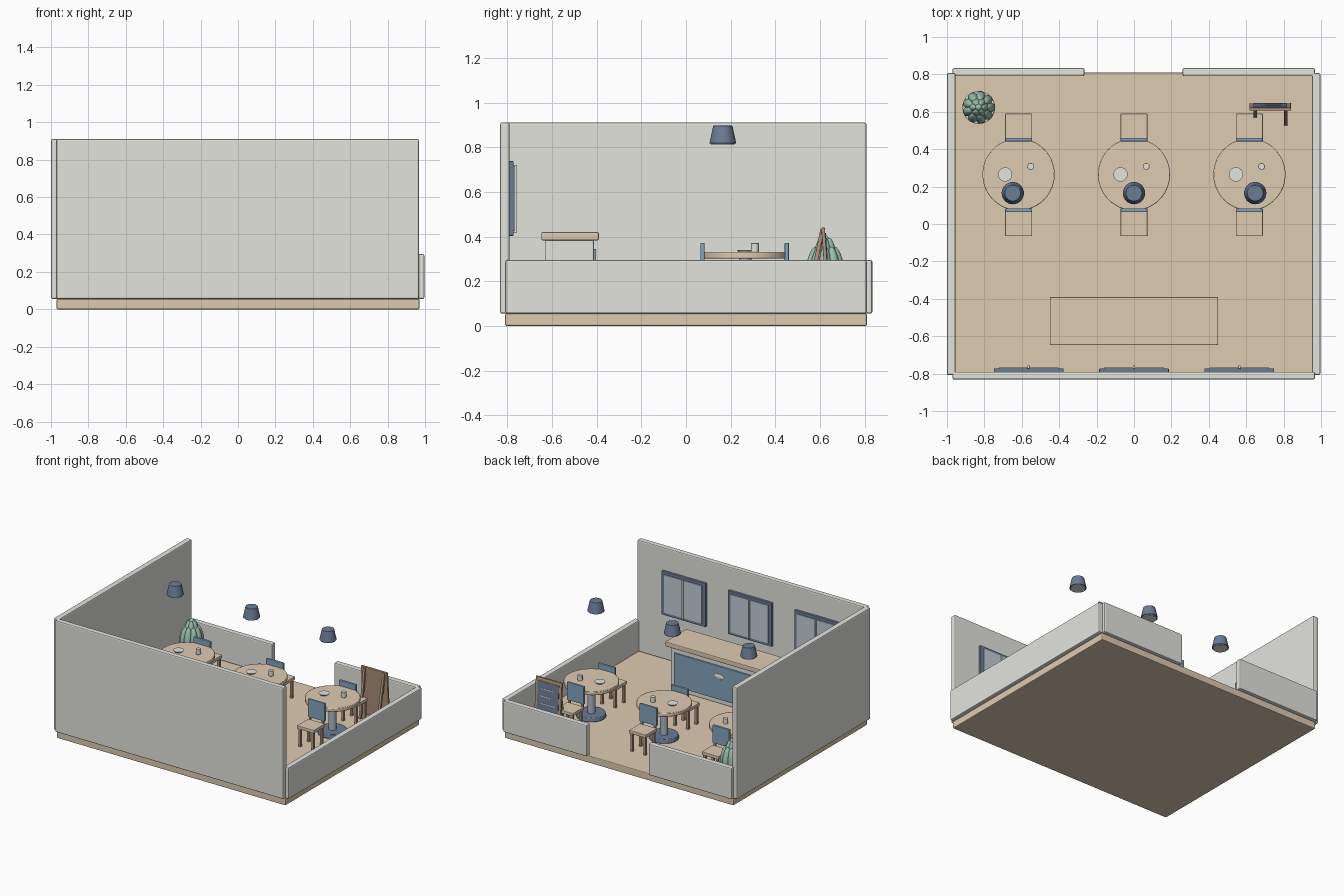
import bpy, math
from mathutils import Vector

if "Cube" in bpy.data.objects:
    bpy.data.objects.remove(bpy.data.objects["Cube"])


def mat(name, r, g, b):
    m = bpy.data.materials.new(name)
    m.diffuse_color = (r, g, b, 1)
    m.use_nodes = True
    m.node_tree.nodes["Principled BSDF"].inputs["Base Color"].default_value = m.diffuse_color
    return m


CREAM = mat("cream", 0.77, 0.77, 0.73)
TAN = mat("tan_wood", 0.73, 0.60, 0.45)
BROWN = mat("brown_wood", 0.45, 0.31, 0.21)
NAVY = mat("navy", 0.15, 0.20, 0.30)
BLUE = mat("blue", 0.23, 0.37, 0.50)
STEEL = mat("steel", 0.42, 0.48, 0.54)
GLASS = mat("glass", 0.55, 0.63, 0.69)
GREEN = mat("green", 0.33, 0.52, 0.43)


def finish(name, m, bevel=0, smooth=False):
    o = bpy.context.object
    o.name = name
    o.data.materials.append(m)
    if smooth:
        bpy.ops.object.shade_smooth_by_angle(angle=math.radians(40))
    if bevel:
        b = o.modifiers.new("bevel", 'BEVEL')
        b.width = bevel
        b.segments = 2
    return o


def box(name, x0, x1, y0, y1, z0, z1, m, bevel=0.0):
    bpy.ops.mesh.primitive_cube_add(size=1, location=((x0 + x1) / 2, (y0 + y1) / 2, (z0 + z1) / 2))
    bpy.context.object.scale = (x1 - x0, y1 - y0, z1 - z0)
    bpy.ops.object.transform_apply(location=False, rotation=False, scale=True)
    return finish(name, m, bevel)


def cone(name, x, y, z0, z1, r0, r1, m, bevel=0.0, n=32):
    bpy.ops.mesh.primitive_cone_add(vertices=n, radius1=r0, radius2=r1, depth=z1 - z0,
                                    location=(x, y, (z0 + z1) / 2))
    return finish(name, m, bevel, True)


def ball(name, loc, scale, m, rot=(0, 0, 0)):
    bpy.ops.mesh.primitive_uv_sphere_add(segments=16, ring_count=10, radius=1, location=loc, rotation=rot)
    bpy.context.object.scale = scale
    return finish(name, m, 0, True)


def bar(name, a, b, t, m):
    # square bar between two points
    a, b = Vector(a), Vector(b)
    o = box(name, -t / 2, t / 2, -t / 2, t / 2, -(b - a).length / 2, (b - a).length / 2, m, 0.002)
    o.location = (a + b) / 2
    o.rotation_euler = (b - a).to_track_quat('Z', 'Y').to_euler()
    return o


# floor and walls
F = 0.055
box("floor", -0.97, 0.97, -0.81, 0.81, 0, F, TAN, 0.006)
box("front_wall", -0.97, 0.967, -0.832, -0.79, F, 0.91, CREAM, 0.008)
box("left_wall", -1, -0.955, -0.808, 0.808, F, 0.91, CREAM, 0.008)
box("right_low_wall", 0.952, 0.996, -0.808, 0.808, F, 0.295, CREAM, 0.008)
box("back_low_wall_left", -0.97, -0.265, 0.79, 0.834, F, 0.295, CREAM, 0.008)
box("back_low_wall_right", 0.26, 0.967, 0.79, 0.834, F, 0.295, CREAM, 0.008)

# windows on the inside of the front wall
for x in (-0.563, 0, 0.563):
    box("window_frame", x - 0.186, x + 0.186, -0.793, -0.772, 0.403, 0.737, NAVY, 0.003)
    box("window_glass", x - 0.16, x + 0.16, -0.774, -0.766, 0.425, 0.715, GLASS)
    box("window_bar", x - 0.006, x + 0.006, -0.772, -0.757, 0.418, 0.72, CREAM, 0.002)

# counter
box("counter_body", -0.42, 0.42, -0.63, -0.413, F, 0.385, CREAM, 0.005)
box("counter_panel", -0.385, 0.385, -0.415, -0.402, 0.09, 0.345, BLUE, 0.003)
box("counter_top", -0.45, 0.45, -0.648, -0.39, 0.383, 0.42, TAN, 0.006)
ball("counter_badge", (0, -0.402, 0.265), (0.042, 0.006, 0.02), CREAM)


def chair(x, yb, d):
    # backrest at yb, seat extends along d
    ys = sorted((yb, yb + d * 0.137))
    box("chair_seat", x - 0.072, x + 0.072, ys[0], ys[1], 0.192, 0.217, TAN, 0.004)
    yr = sorted((yb + d * 0.008, yb - d * 0.011))
    box("chair_backrest", x - 0.072, x + 0.072, yr[0], yr[1], 0.235, 0.372, BLUE, 0.004)
    for sx in (-0.055, 0.055):
        for t in (0.018, 0.12):
            y = yb + d * t
            box("chair_leg", x + sx - 0.009, x + sx + 0.009, y - 0.009, y + 0.009, F, 0.195, BROWN)
        y = yb
        box("backrest_post", x + sx - 0.008, x + sx + 0.008, y - 0.006, y + 0.006, 0.2, 0.25, BROWN)


# table sets with lamps above
for x, lx in ((-0.617, -0.648), (0, 0), (0.617, 0.648)):
    y = 0.265
    cone("table_top", x, y, 0.302, 0.33, 0.193, 0.193, TAN, 0.004, 48)
    cone("table_column", x, y, 0.08, 0.305, 0.028, 0.028, STEEL)
    cone("table_base", x, y, F, 0.085, 0.105, 0.098, NAVY, 0.004)
    cone("plate", x - 0.072, y, 0.33, 0.34, 0.03, 0.038, CREAM)
    cone("cup", x + 0.065, y + 0.043, 0.33, 0.37, 0.018, 0.018, CREAM, 0.002, 20)
    chair(x, 0.453, 1)
    chair(x, 0.072, -1)
    cone("lamp_shade", lx, 0.165, 0.817, 0.896, 0.06, 0.043, NAVY, 0.002)
    cone("lamp_disc", lx, 0.165, 0.811, 0.82, 0.052, 0.052, CREAM)

# potted plant
px, py = -0.83, 0.623
cone("plant_pot", px, py, F, 0.2, 0.065, 0.088, CREAM, 0.004)
for n, r, z, h, w, tilt in ((9, 0.058, 0.27, 0.085, 0.027, -0.18), (6, 0.03, 0.31, 0.085, 0.026, -0.12)):
    for i in range(n):
        a = 2 * math.pi * i / n
        ball("plant_leaf", (px + r * math.cos(a), py + r * math.sin(a), z), (w, w, h), GREEN, (0, tilt, a))
ball("plant_leaf_top", (px, py, 0.32), (0.032, 0.032, 0.087), GREEN)

# standing board: panel, dark face and chalk strokes share one tilt
tilt = math.radians(4)
pivot = Vector((0.728, 0.628, 0.25))


def board_part(name, cx, w, cz, h, y0, y1, m, bevel=0.0):
    o = box(name, -w / 2, w / 2, -(y1 - y0) / 2, (y1 - y0) / 2, -h / 2, h / 2, m, bevel)
    yc = (y0 + y1) / 2
    o.location = pivot + Vector((cx, yc * math.cos(tilt) - cz * math.sin(tilt),
                                 yc * math.sin(tilt) + cz * math.cos(tilt)))
    o.rotation_euler.x = tilt


board_part("board_frame", 0, 0.222, 0, 0.38, -0.009, 0.007, BROWN, 0.003)
board_part("board_face", 0, 0.18, 0.01, 0.31, 0.004, 0.010, NAVY)
for i, w in enumerate((0.11, 0.08, 0.12, 0.09)):
    board_part("chalk_stroke", 0.05 - w / 2 + 0.01, w, 0.11 - i * 0.055, 0.006, 0.009, 0.012, CREAM)
for x, y in ((0.648, 0.555), (0.812, 0.535)):
    bar("board_leg", (x, y, F + 0.005), (x, 0.61, 0.43), 0.018, BROWN)
